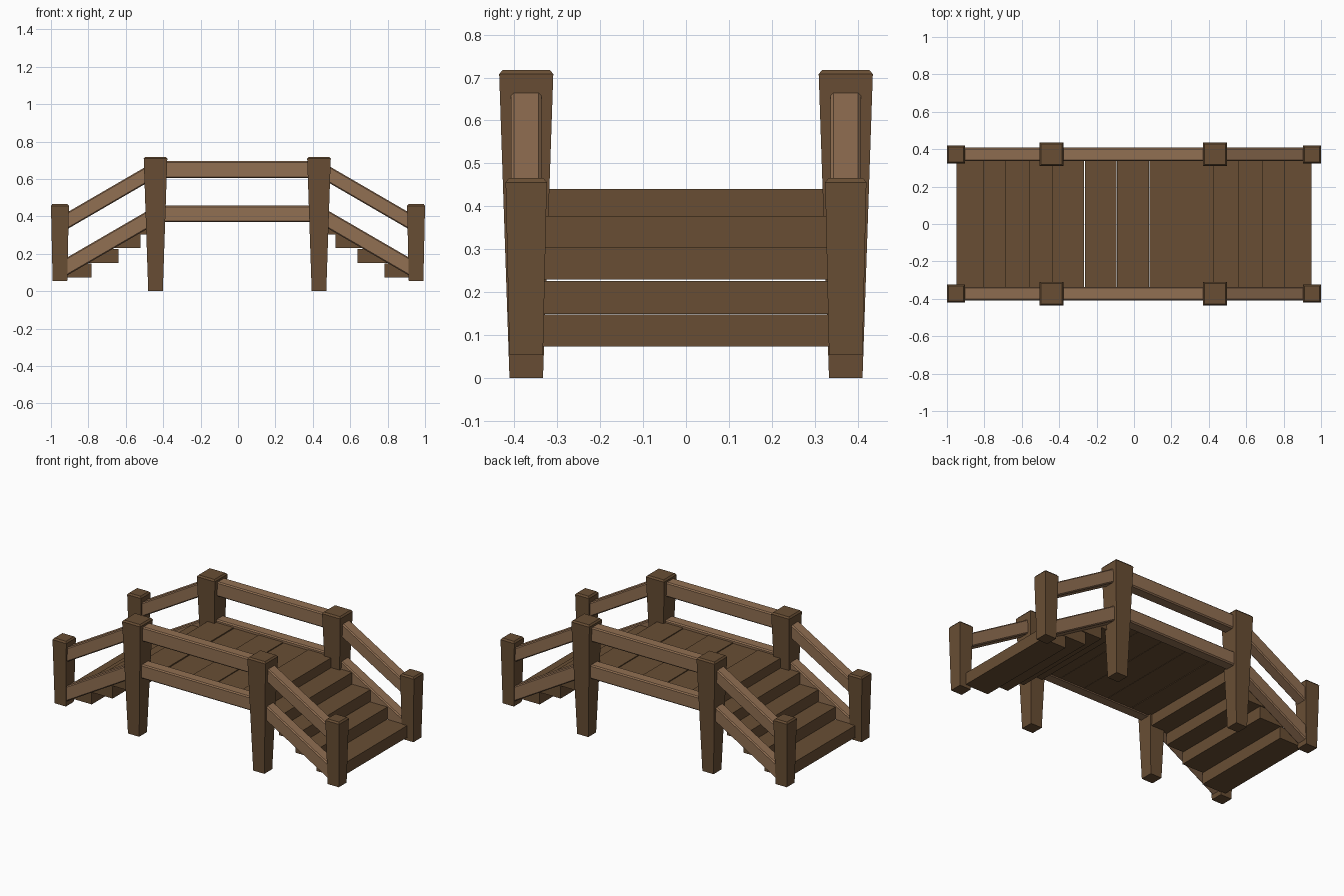
import bpy, bmesh
from mathutils import Vector

if "Cube" in bpy.data.objects:
    bpy.data.objects.remove(bpy.data.objects["Cube"])


def material(name, rgb):
    m = bpy.data.materials.new(name)
    m.diffuse_color = (*rgb, 1.0)
    m.use_nodes = True
    m.node_tree.nodes["Principled BSDF"].inputs["Base Color"].default_value = m.diffuse_color
    return m


DARK = material("dark wood", (0.14, 0.076, 0.034))
LIGHT = material("light wood", (0.285, 0.16, 0.085))


def loft(name, rings, mat):
    """Closed solid skinned through matching rings of points."""
    bm = bmesh.new()
    loops = [[bm.verts.new(p) for p in ring] for ring in rings]
    n = len(loops[0])
    for a, b in zip(loops, loops[1:]):
        for i in range(n):
            j = (i + 1) % n
            bm.faces.new((a[i], a[j], b[j], b[i]))
    bm.faces.new(loops[0])
    bm.faces.new(loops[-1])
    bmesh.ops.recalc_face_normals(bm, faces=bm.faces)
    me = bpy.data.meshes.new(name)
    bm.to_mesh(me)
    bm.free()
    me.materials.append(mat)
    ob = bpy.data.objects.new(name, me)
    bpy.context.collection.objects.link(ob)
    return ob


def square(x, y, z, w):
    h = w / 2
    return [(x - h, y - h, z), (x + h, y - h, z), (x + h, y + h, z), (x - h, y + h, z)]


def post(name, x, y, z0, z1, w0, w1):
    """Post widening upwards, with a chamfered top."""
    loft(name, [square(x, y, z0, w0), square(x, y, z1 - 0.01, w1),
                square(x, y, z1, w1 - 0.016)], DARK)


def rail(name, xa, za, xb, zb, y, height):
    """Chamfered beam from a to b; z is the middle of the beam."""
    hy, hz, c = 0.036, height / 2, 0.007
    prof = [(-hy, -hz + c), (-hy + c, -hz), (hy - c, -hz), (hy, -hz + c),
            (hy, hz - c), (hy - c, hz), (-hy + c, hz), (-hy, hz - c)]
    loft(name, [[(x, y + py, z + pz) for py, pz in prof]
                for x, z in ((xa, za), (xb, zb))], LIGHT)


def board(name, x0, x1, z0, z1):
    hy = 0.338
    loft(name, [[(x0, -hy, z), (x1, -hy, z), (x1, hy, z), (x0, hy, z)]
                for z in (z0, z1)], DARK)


Y = 0.372
TALL = {-1: -0.441, 1: 0.433}

for sy, side in ((-1, "front"), (1, "back")):
    y = sy * Y
    for sx, end in ((-1, "left"), (1, "right")):
        tag = f"{side}_{end}"
        # posts
        post("tall_post_" + tag, TALL[sx], y, 0.0, 0.718, 0.078, 0.126)
        post("end_post_" + tag, sx * 0.952, y, 0.054, 0.466, 0.078, 0.096)
        # sloping handrail and stringer
        for kind, z_low, z_high, h in (("handrail", 0.381, 0.616, 0.09),
                                       ("stringer", 0.137, 0.372, 0.096)):
            slope = (z_high - z_low) / 0.405
            rail(f"sloped_{kind}_{tag}", sx * 0.945, z_low - 0.04 * slope,
                 sx * 0.455, z_high + 0.045 * slope, y, h)
    # level rails along the deck
    rail("deck_handrail_" + side, TALL[-1], 0.65, TALL[1], 0.65, y, 0.092)
    rail("deck_side_beam_" + side, TALL[-1], 0.413, TALL[1], 0.413, y, 0.088)

# deck planks with thin gaps
edges = [-0.436, -0.265, -0.092, 0.081, 0.254, 0.427]
for i, (a, b) in enumerate(zip(edges, edges[1:])):
    gap = 0.003 if i == 1 else 0.001
    board(f"deck_plank_{i + 1}", a + gap, b - 0.001, 0.374, 0.44 - 0.004 * (i % 2))

# steps on both ends: inner x, outer x, bottom, top
steps = [(0.784, 0.948, 0.074, 0.148), (0.638, 0.807, 0.15, 0.226),
         (0.522, 0.689, 0.23, 0.304), (0.40, 0.56, 0.304, 0.378)]
for sx, end in ((-1, "left"), (1, "right")):
    for i, (a, b, z0, z1) in enumerate(steps):
        board(f"step_{end}_{i + 1}", min(sx * a, sx * b), max(sx * a, sx * b), z0, z1)
